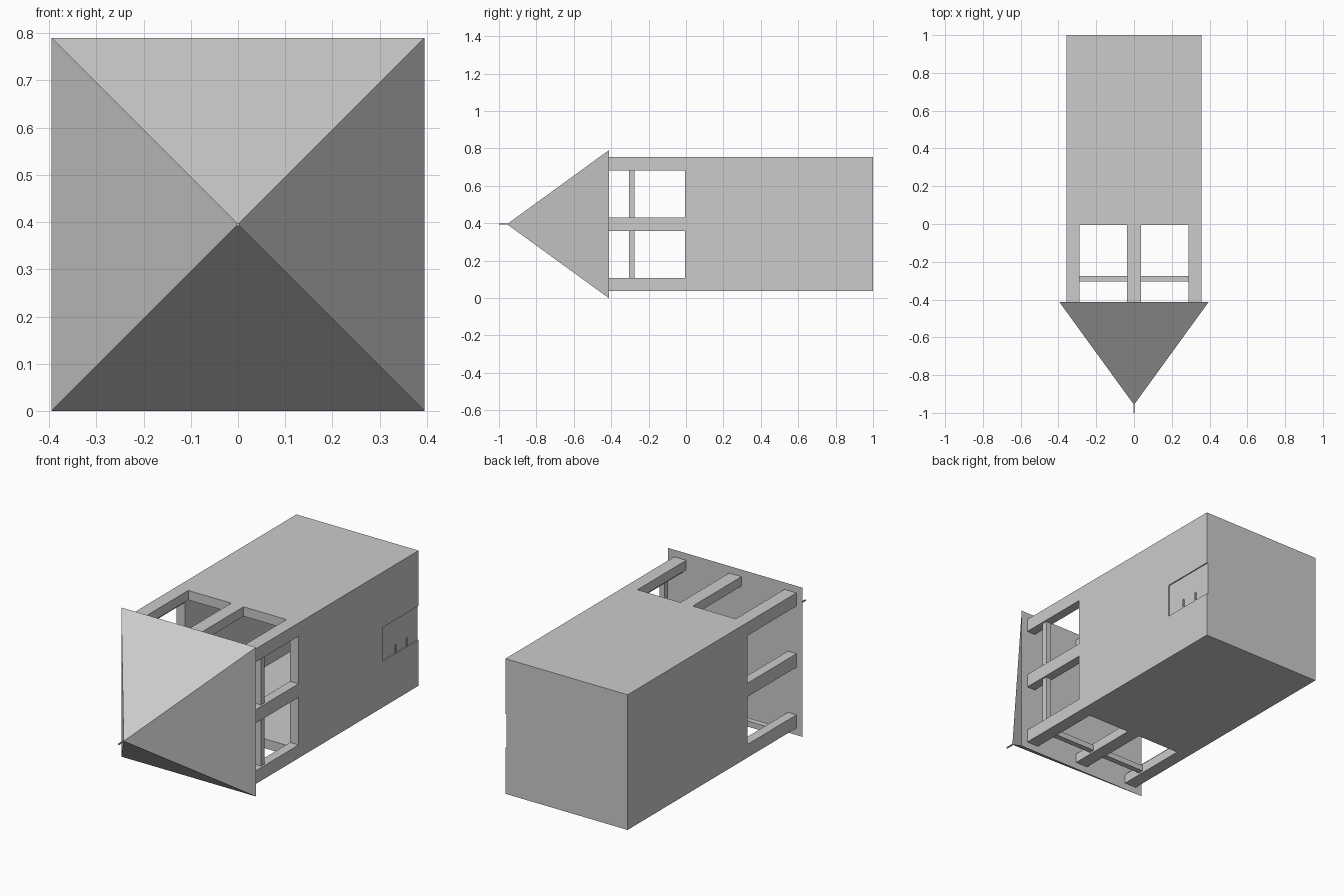
import bpy, bmesh

if "Cube" in bpy.data.objects:
    bpy.data.objects.remove(bpy.data.objects["Cube"])

CZ = 0.395      # height of the tower axis
HALF = 0.358    # half width of the shaft
WALL = 0.05     # wall thickness
BASE = -0.413   # y of the roof base


def make(name, bm):
    bmesh.ops.recalc_face_normals(bm, faces=bm.faces)
    mesh = bpy.data.meshes.new(name)
    bm.to_mesh(mesh)
    bm.free()
    obj = bpy.data.objects.new(name, mesh)
    bpy.context.collection.objects.link(obj)
    return obj


def box(name, x, y, z):
    bm = bmesh.new()
    bmesh.ops.create_cube(bm, size=1)
    for v in bm.verts:
        v.co = [r[0] if c < 0 else r[1] for c, r in zip(v.co, (x, y, z))]
    return make(name, bm)


def cut(target, cutter):
    mod = target.modifiers.new("cut", 'BOOLEAN')
    mod.operation = 'DIFFERENCE'
    mod.solver = 'EXACT'
    mod.object = cutter
    bpy.context.view_layer.objects.active = target
    bpy.ops.object.modifier_apply(modifier=mod.name)
    bpy.data.objects.remove(cutter)


# Hollow square shaft, open under the roof
shaft = box("tower_shaft", (-HALF, HALF), (BASE, 1), (CZ - HALF, CZ + HALF))
inner = HALF - WALL
cut(shaft, box("hollow", (-inner, inner), (-0.6, 0.95), (CZ - inner, CZ + inner)))

# Belfry openings, two through each side
for a, b in ((-0.288, -0.036), (0.036, 0.288)):
    cut(shaft, box("side_opening", (-1, 1), (-0.6, -0.005), (CZ + a, CZ + b)))
    cut(shaft, box("top_opening", (a, b), (-0.6, -0.005), (-1, 2)))

# Shallow door recess at the foot of one side
cut(shaft, box("door_recess", (HALF - 0.006, 0.5), (0.70, 1.1), (0.28, 0.46)))

# Door hinges
for i, y in enumerate((0.812, 0.906)):
    box(f"door_hinge_{i}", (HALF - 0.008, HALF - 0.001), (y - 0.004, y + 0.004), (0.28, 0.328))

# Crossbars on two sides of the belfry
box("side_crossbar", (HALF - 0.04, HALF - 0.01), (-0.305, -0.275), (CZ - 0.30, CZ + 0.30))
box("lower_crossbar", (-0.30, 0.30), (-0.305, -0.275), (CZ - HALF + 0.01, CZ - HALF + 0.04))

# Pyramid roof
bm = bmesh.new()
r = 0.395
base = [bm.verts.new((x * r, BASE, CZ + z * r)) for x, z in ((-1, -1), (1, -1), (1, 1), (-1, 1))]
tip = bm.verts.new((0, -0.957, CZ))
bm.faces.new(base)
for i in range(4):
    bm.faces.new((base[i], base[(i + 1) % 4], tip))
make("pyramid_roof", bm)

# Thin spire rod
box("spire_rod", (-0.003, 0.003), (-1, -0.94), (CZ - 0.003, CZ + 0.003))
